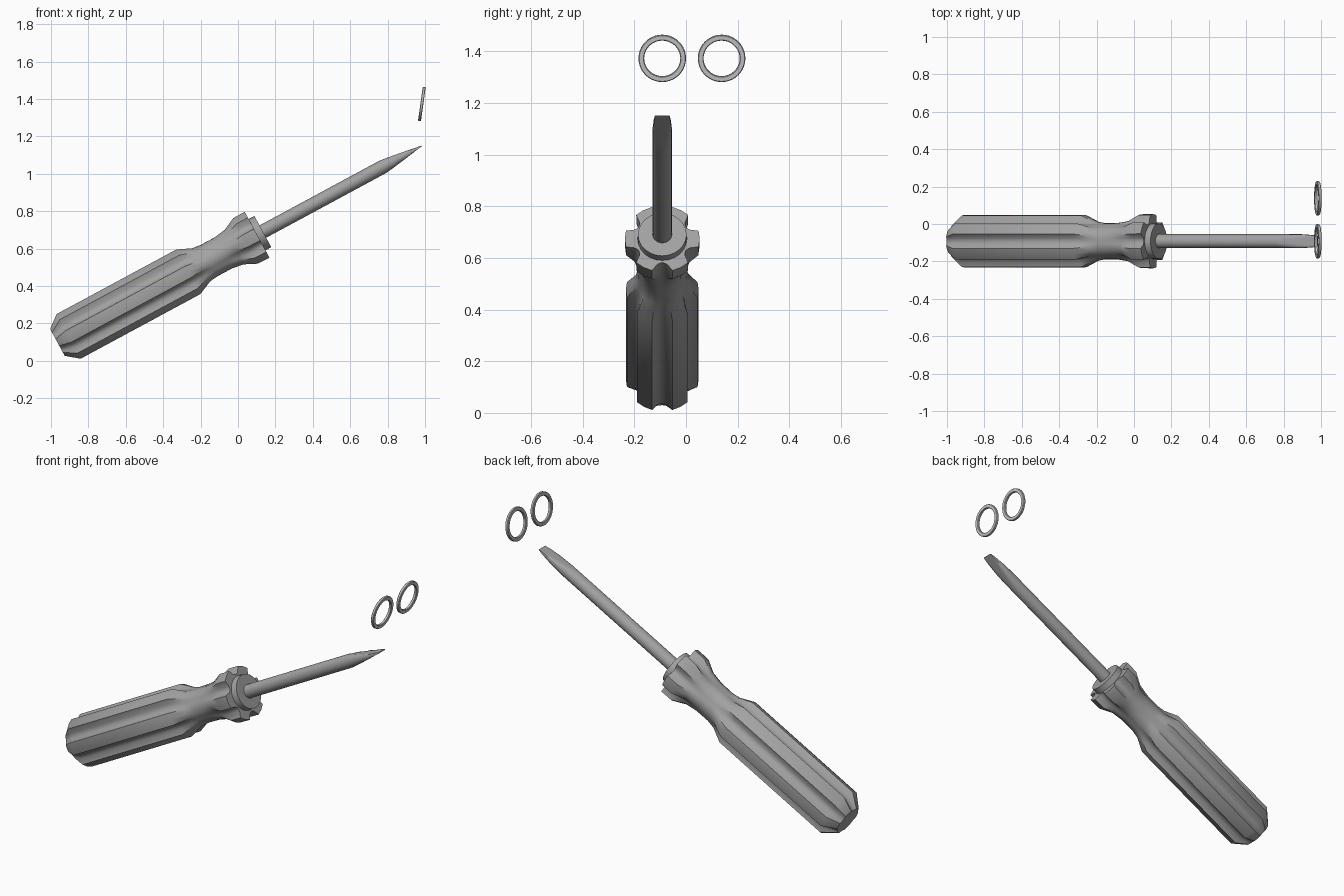
import bpy, bmesh, math
from mathutils import Matrix, Vector

if "Cube" in bpy.data.objects:
    bpy.data.objects.remove(bpy.data.objects["Cube"])


def material(name, v):
    m = bpy.data.materials.new(name)
    m.diffuse_color = (v, v, v, 1)
    m.use_nodes = True
    m.node_tree.nodes["Principled BSDF"].inputs["Base Color"].default_value = m.diffuse_color
    return m


GREY = material("mid grey", 0.36)
LIGHT = material("light grey", 0.58)

# Tool frame: local z runs along the tool axis, local x is world y
A = math.radians(28.35)
axis = Vector((math.cos(A), 0, math.sin(A)))
up = Vector((-math.sin(A), 0, math.cos(A)))
origin = up * 0.545 + Vector((0, -0.092, 0))
TOOL = Matrix((Vector((0, 1, 0)), up, axis)).transposed().to_4x4()
TOOL.translation = origin


def loft(name, loops, matrix, mat, angle, closed=False):
    """Skin a list of equal-length point loops; cap the ends unless closed."""
    bm = bmesh.new()
    rows = [[bm.verts.new(p) for p in loop] for loop in loops]
    n = len(rows[0])
    pairs = list(zip(rows, rows[1:]))
    if closed:
        pairs.append((rows[-1], rows[0]))
    for a, b in pairs:
        for i in range(n):
            j = (i + 1) % n
            bm.faces.new((a[i], a[j], b[j], b[i]))
    if not closed:
        bm.faces.new(rows[0][::-1])
        bm.faces.new(rows[-1])
    bmesh.ops.recalc_face_normals(bm, faces=bm.faces)
    me = bpy.data.meshes.new(name)
    bm.to_mesh(me)
    bm.free()
    me.transform(matrix)
    me.materials.append(mat)
    ob = bpy.data.objects.new(name, me)
    bpy.context.collection.objects.link(ob)
    bpy.ops.object.select_all(action='DESELECT')
    ob.select_set(True)
    bpy.context.view_layer.objects.active = ob
    bpy.ops.object.shade_smooth_by_angle(angle=math.radians(angle))
    return ob


def circle(r, z, n):
    return [(r * math.cos(2 * math.pi * i / n), r * math.sin(2 * math.pi * i / n), z)
            for i in range(n)]


def lobed(z, lobe, flute):
    """Cross-section with six lobes separated by rounded flutes."""
    pts = []
    for k in range(6):
        for deg, f in ((-14, 0), (0, 0), (14, 0), (21, 0.8), (30, 1), (39, 0.8)):
            r = lobe + (flute - lobe) * f
            a = math.radians(60 * k + deg)
            pts.append((r * math.cos(a), r * math.sin(a), z))
    return pts


# Fluted handle: butt, grip, neck and lobed guard
sections = [(-0.803, 0.085, 0.078), (-0.735, 0.141, 0.106), (-0.008, 0.141, 0.106),
            (0.07, 0.105, 0.100), (0.12, 0.097, 0.095), (0.20, 0.098, 0.095),
            (0.27, 0.109, 0.101), (0.34, 0.144, 0.109), (0.41, 0.145, 0.104)]
loft("handle", [lobed(*s) for s in sections], TOOL, GREY, 50)

# Collar in front of the guard
loft("collar", [circle(0.096, 0.40, 24), circle(0.094, 0.445, 24)], TOOL, GREY, 40)

# Round shaft flattening into a wedge blade
blade = []
for z, width, half in ((0.43, 0.0375, 0.0375), (1.177, 0.0375, 0.0375),
                       (1.23, 0.0375, 0.030), (1.31, 0.0375, 0.018),
                       (1.38, 0.033, 0.0065), (1.41, 0.029, 0.002)):
    blade.append([(x * width / 0.0375, max(-half, min(half, y)), z)
                  for x, y, z in circle(0.0375, z, 20)])
loft("shaft", blade, TOOL, GREY, 35)

# Two thin, slightly tilted washers beside the tip
TILT = math.radians(8)
for side, y in (("left", -0.092), ("right", 0.138)):
    profile = ((0.070, -0.005), (0.073, -0.008), (0.089, -0.008), (0.092, -0.005),
               (0.092, 0.005), (0.089, 0.008), (0.073, 0.008), (0.070, 0.005))
    place = Matrix.Translation((0.983, y, 1.373)) @ Matrix.Rotation(math.pi / 2 + TILT, 4, 'Y')
    loft("washer_" + side, [circle(r, z, 40) for r, z in profile], place, LIGHT, 35, closed=True)
